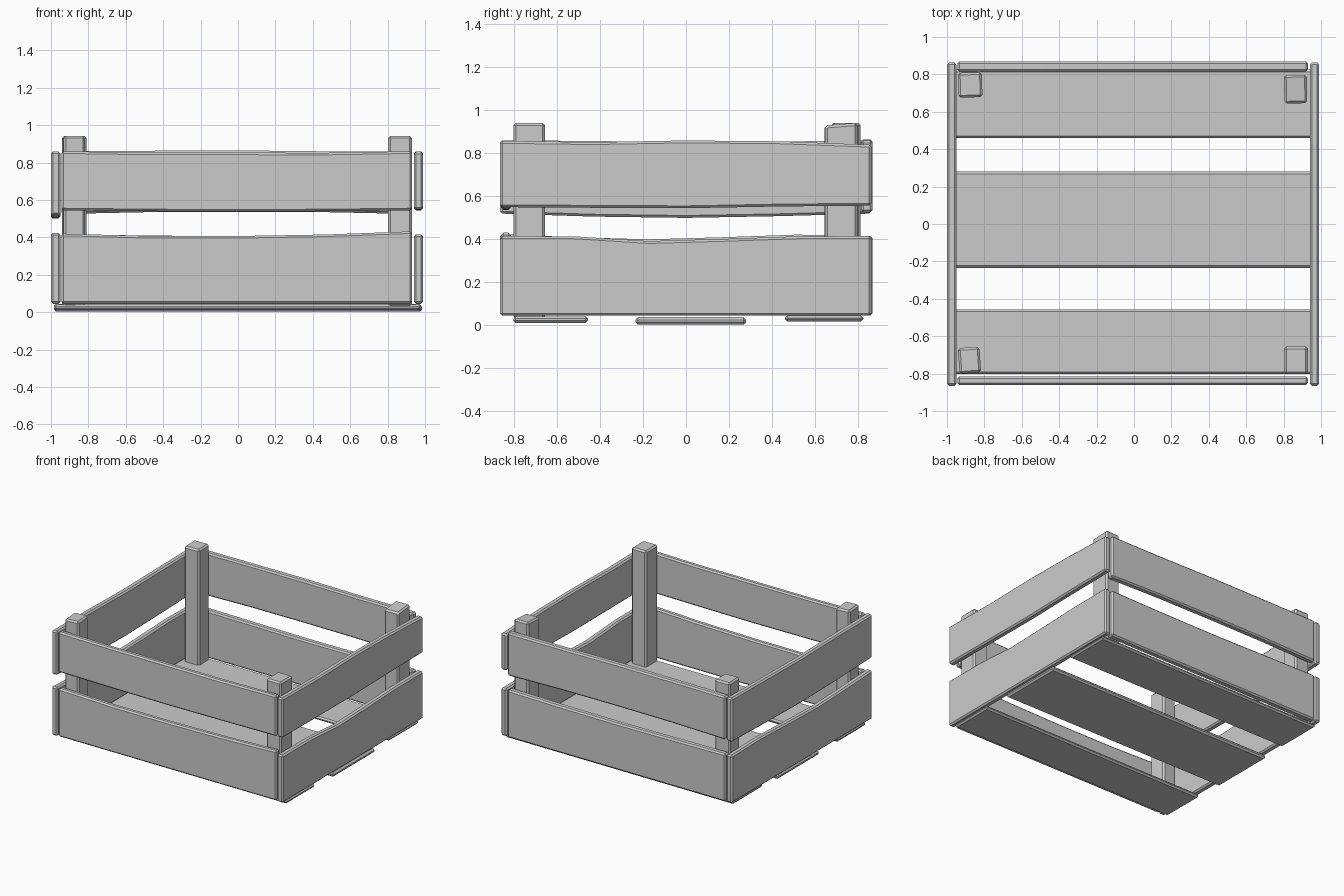
import bpy, bmesh
from mathutils import Matrix

if "Cube" in bpy.data.objects:
    bpy.data.objects.remove(bpy.data.objects["Cube"])


def finish(name, bm, bevel):
    bmesh.ops.recalc_face_normals(bm, faces=bm.faces)
    me = bpy.data.meshes.new(name)
    bm.to_mesh(me)
    bm.free()
    ob = bpy.data.objects.new(name, me)
    bpy.context.collection.objects.link(ob)
    mod = ob.modifiers.new("worn_edges", 'BEVEL')
    mod.width = bevel
    mod.segments = 1
    mod.limit_method = 'ANGLE'
    mod.angle_limit = 0.6
    return ob


def wall_plank(name, axis, ends, depth, low, high):
    """Upright board: bottom and top edges follow evenly spaced heights."""
    bm = bmesh.new()
    n = len(low)
    rings = []
    for i in range(n):
        a = ends[0] + (ends[1] - ends[0]) * i / (n - 1)
        ring = []
        for d, z in ((depth[0], low[i]), (depth[1], low[i]),
                     (depth[1], high[i]), (depth[0], high[i])):
            ring.append(bm.verts.new((a, d, z) if axis == 'x' else (d, a, z)))
        rings.append(ring)
    for r, s in zip(rings, rings[1:]):
        for k in range(4):
            bm.faces.new((r[k], r[(k + 1) % 4], s[(k + 1) % 4], s[k]))
    bm.faces.new(rings[0])
    bm.faces.new(rings[-1][::-1])
    return finish(name, bm, 0.011)


def block(name, x, y, z, bevel, turn=0.0, slope=0.0):
    """Beveled box, optionally twisted about z and with a sloping top."""
    bm = bmesh.new()
    bmesh.ops.create_cube(bm, size=1)
    size = (x[1] - x[0], y[1] - y[0], z[1] - z[0])
    bmesh.ops.scale(bm, vec=size, verts=bm.verts)
    for v in bm.verts:
        if v.co.z > 0 and v.co.y < 0:
            v.co.z -= slope
    bmesh.ops.rotate(bm, matrix=Matrix.Rotation(turn, 3, 'Z'), verts=bm.verts)
    bmesh.ops.translate(bm, verts=bm.verts, vec=(
        sum(x) / 2, sum(y) / 2, sum(z) / 2))
    return finish(name, bm, bevel)


# Front and back boards, fitted between the side boards
X = (-0.945, 0.93)
F, B = (-0.86, -0.815), (0.815, 0.868)
wall_plank("front_upper_board", 'x', X, F,
           (0.545, 0.54, 0.537, 0.54, 0.545), (0.86, 0.853, 0.853, 0.852, 0.86))
wall_plank("front_lower_board", 'x', X, F,
           (0.045,) * 5, (0.42, 0.407, 0.407, 0.415, 0.432))
wall_plank("back_upper_board", 'x', X, B,
           (0.525, 0.535, 0.537, 0.535, 0.525), (0.86, 0.863, 0.865, 0.86, 0.86))
wall_plank("back_lower_board", 'x', X, B,
           (0.045,) * 5, (0.415, 0.41, 0.405, 0.408, 0.415))

# Side boards, running the full depth
Y = (-0.865, 0.863)
L, R = (-1.0, -0.95), (0.94, 0.99)
wall_plank("right_upper_board", 'y', Y, R,
           (0.55, 0.547, 0.545, 0.553, 0.557), (0.858, 0.852, 0.86, 0.856, 0.84))
wall_plank("right_lower_board", 'y', Y, R,
           (0.045,) * 6, (0.415, 0.414, 0.392, 0.402, 0.414, 0.415))
wall_plank("left_upper_board", 'y', Y, L,
           (0.52, 0.506, 0.5, 0.508, 0.52), (0.86, 0.858, 0.85, 0.855, 0.86))
wall_plank("left_lower_board", 'y', Y, L,
           (0.045,) * 6, (0.425, 0.41, 0.4, 0.41, 0.422, 0.415))

# Floor slats
block("front_floor_slat", (-0.985, 0.98), (-0.803, -0.457), (0.012, 0.042), 0.011)
block("middle_floor_slat", (-0.985, 0.985), (-0.235, 0.28), (0.003, 0.038), 0.012)
block("back_floor_slat", (-0.985, 0.98), (0.46, 0.825), (0.018, 0.045), 0.011)

# Corner posts
block("front_left_post", (-0.937, -0.822), (-0.797, -0.66), (0.03, 0.942), 0.012, 0.07)
block("front_right_post", (0.803, 0.93), (-0.803, -0.655), (0.03, 0.942), 0.012)
block("back_left_post", (-0.94, -0.812), (0.677, 0.81), (0.03, 0.942), 0.012, 0.03)
block("back_right_post", (0.803, 0.925), (0.645, 0.797), (0.03, 0.942), 0.012, 0.02, 0.012)
